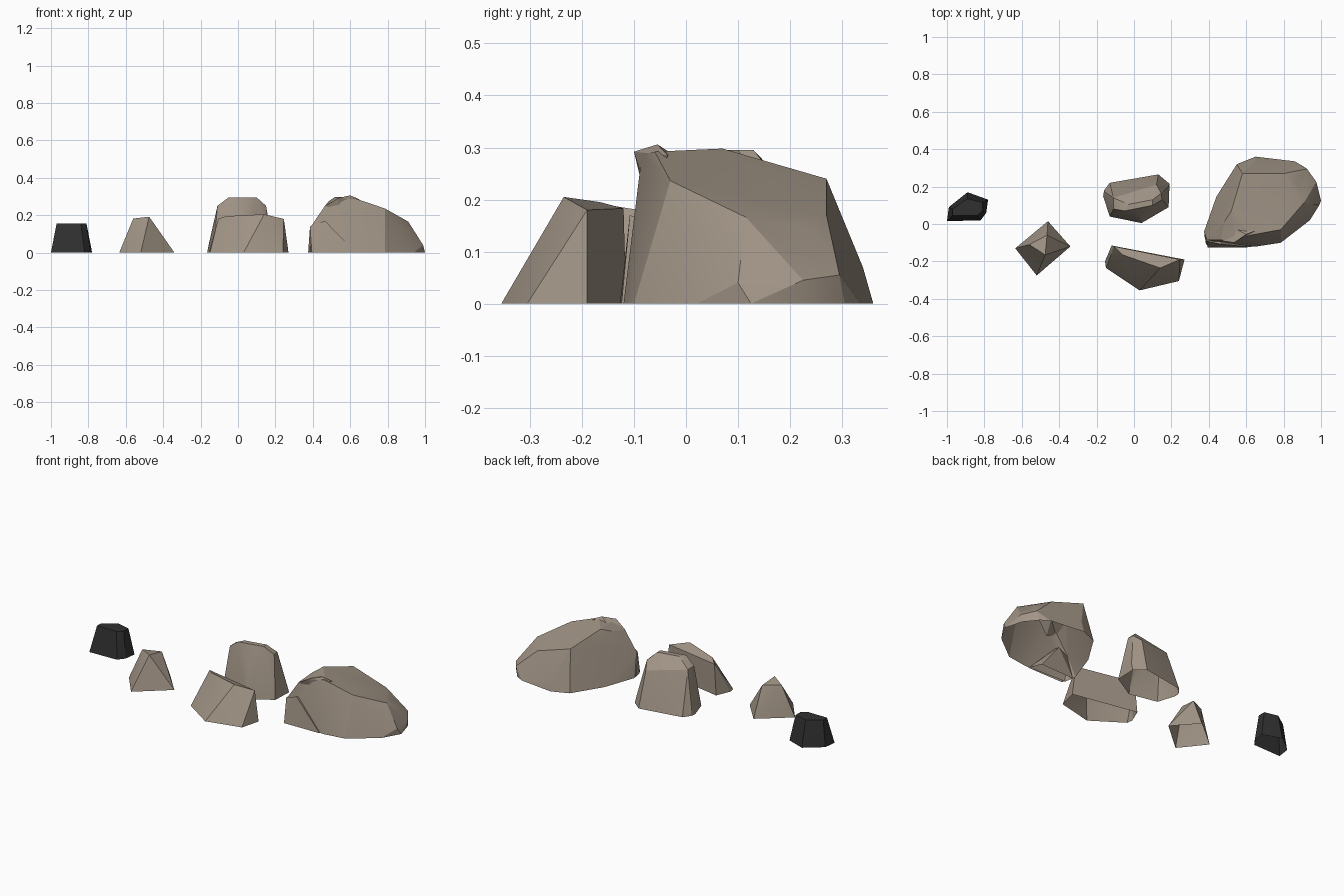
import bpy, bmesh, math
from mathutils import Vector

if "Cube" in bpy.data.objects:
    bpy.data.objects.remove(bpy.data.objects["Cube"])


def material(name, rgb):
    m = bpy.data.materials.new(name)
    m.diffuse_color = (*rgb, 1)
    m.use_nodes = True
    m.node_tree.nodes["Principled BSDF"].inputs["Base Color"].default_value = m.diffuse_color
    return m


stone = material("warm_grey_stone", (0.36, 0.30, 0.24))
coal = material("black_stone", (0.03, 0.03, 0.03))


def rock(name, mat, *lumps):
    """Each lump is a hull of chiselled corners; its underside stays open."""
    mesh = bpy.data.meshes.new(name)
    out = bmesh.new()
    for pts in lumps:
        bm = bmesh.new()
        for p in pts:
            bm.verts.new(p)
        bmesh.ops.convex_hull(bm, input=bm.verts[:])
        loose = [v for v in bm.verts if not v.link_faces]
        bmesh.ops.delete(bm, geom=loose, context='VERTS')
        bmesh.ops.recalc_face_normals(bm, faces=bm.faces[:])
        bm.normal_update()
        under = [f for f in bm.faces if all(v.co.z < 0.001 for v in f.verts)]
        bmesh.ops.delete(bm, geom=under, context='FACES_ONLY')
        bmesh.ops.dissolve_limit(bm, angle_limit=math.radians(4),
                                 verts=bm.verts[:], edges=bm.edges[:])
        tmp = bpy.data.meshes.new("tmp")
        bm.to_mesh(tmp)
        bm.free()
        out.from_mesh(tmp)
        bpy.data.meshes.remove(tmp)
    out.to_mesh(mesh)
    out.free()
    mesh.materials.append(mat)
    ob = bpy.data.objects.new(name, mesh)
    bpy.context.collection.objects.link(ob)
    bpy.ops.object.select_all(action='DESELECT')
    ob.select_set(True)
    bpy.context.view_layer.objects.active = ob
    bpy.ops.object.shade_smooth_by_angle(angle=math.radians(20))
    return ob


def ring(z, *xy):
    return [Vector((x, y, z)) for x, y in xy]


# small black stone with a flat top
rock("black_stone", coal,
     ring(0, (-1, .015), (-.99, .09), (-.89, .17), (-.78, .13), (-.79, .06), (-.82, .02))
     + ring(.155, (-.97, .045), (-.97, .08), (-.89, .135), (-.81, .115), (-.81, .07), (-.84, .045)))

# small pointed stone
rock("pointed_stone", stone,
     ring(0, (-.635, -.13), (-.52, -.275), (-.34, -.12), (-.46, .015))
     + [(-.56, -.11, .182), (-.475, -.165, .192), (-.465, -.06, .175)])

# rear middle boulder, ridge leaning to the front
rock("rear_boulder", stone,
     ring(0, (-.16, .18), (-.13, .22), (.13, .265), (.19, .215), (.185, .09),
          (.04, .005), (-.13, .04), (-.165, .15))
     + ring(.05, (-.155, .17), (.185, .2), (.18, .10))
     + ring(.25, (-.11, .08), (-.11, .14), (.15, .13), (.145, .165))
     + ring(.295, (-.05, .07), (-.03, .105), (.1, .1), (.1, .13))
     + [(.03, .05, .215), (.12, .21, .21)])

# front middle slab with a steep back
rock("front_slab", stone,
     ring(0, (-.155, -.2), (-.15, -.235), (.03, -.355), (.24, -.305), (.27, -.19), (-.12, -.115))
     + [(-.105, -.12, .183), (-.06, -.165, .195), (.14, -.235, .205), (.245, -.19, .18)])

# large boulder: main body with one sloping top plane, front wedge and crest
rock("large_boulder", stone,
     ring(0, (.385, -.11), (.375, -.04), (.44, .145), (.55, .32), (.65, .36), (.86, .335),
          (.91, .305), (.97, .23), (1, .125), (.94, .02), (.785, -.1), (.655, -.12))
     + [(.975, .225, .045), (.925, .295, .055), (.99, .1, .04), (.65, .34, .07), (.97, .13, .07),
        (.58, .27, .24), (.52, .07, .298), (.62, -.06, .292), (.785, -.03, .236),
        (.91, .115, .166), (.87, .22, .147), (.8, .27, .17),
        (.485, .015, .275), (.465, -.085, .25), (.39, -.085, .14), (.54, -.085, .285)],
     [(.395, -.127, 0), (.63, -.124, 0), (.465, -.108, .17), (.385, -.09, .14),
      (.375, -.06, 0), (.6, -.05, 0), (.48, -.05, .15)],
     [(.47, -.09, .25), (.535, -.1, .292), (.6, -.055, .306), (.65, -.035, .285),
      (.55, -.03, .29), (.55, -.07, .2)])
